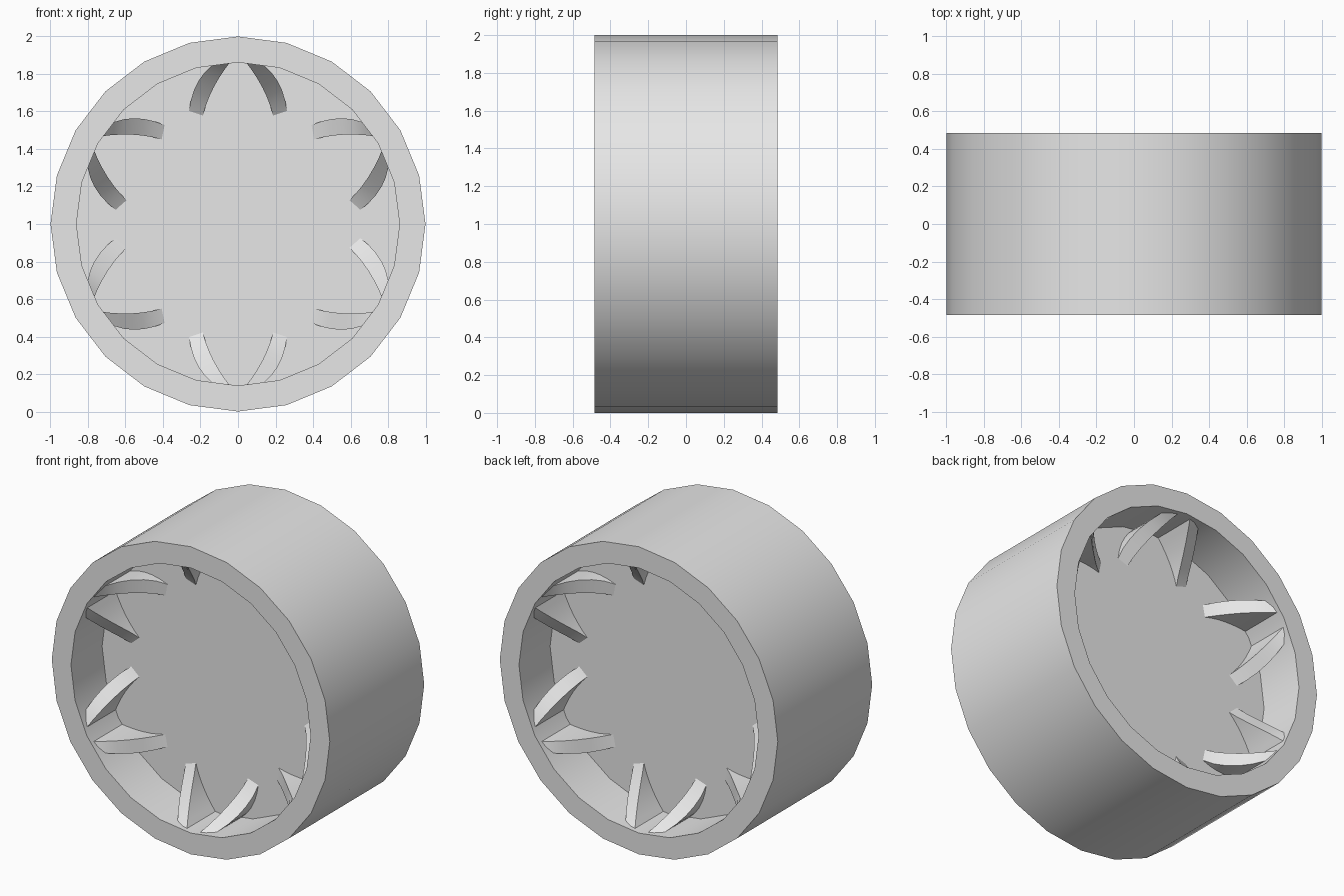
import bpy, bmesh, math
from mathutils import Matrix, Vector

cube = bpy.data.objects.get("Cube")
if cube:
    bpy.data.objects.remove(cube, do_unlink=True)

SIDES = 24
HALF_WIDTH = 0.485      # half the tread width
RIM_OUTER, RIM_INNER = 1.0, 0.862
RECESS = 0.32           # depth of the dish on each face
FLOOR = HALF_WIDTH - RECESS
CENTRE = Vector((0, 0, 1))

grey = bpy.data.materials.new("light_grey")
grey.use_nodes = True
grey.diffuse_color = (0.8, 0.8, 0.8, 1)
grey.node_tree.nodes["Principled BSDF"].inputs["Base Color"].default_value = (0.8, 0.8, 0.8, 1)


def finish(name, bm):
    """Turn a bmesh into a grey object with smooth curves and crisp edges."""
    bmesh.ops.recalc_face_normals(bm, faces=bm.faces)
    mesh = bpy.data.meshes.new(name)
    bm.to_mesh(mesh)
    bm.free()
    mesh.materials.append(grey)
    obj = bpy.data.objects.new(name, mesh)
    obj.location = CENTRE
    bpy.context.collection.objects.link(obj)
    bpy.ops.object.select_all(action="DESELECT")
    obj.select_set(True)
    bpy.context.view_layer.objects.active = obj
    bpy.ops.object.shade_smooth_by_angle(angle=math.radians(30))
    return obj


def bezier(a, b, c, t):
    return [p * (1 - t) ** 2 + 2 * q * t * (1 - t) + r * t * t for p, q, r in zip(a, b, c)]


# Rim: rectangular section spun round the axle
bm = bmesh.new()
section = [bm.verts.new((0, y, r)) for r, y in (
    (RIM_INNER, -HALF_WIDTH), (RIM_OUTER, -HALF_WIDTH),
    (RIM_OUTER, HALF_WIDTH), (RIM_INNER, HALF_WIDTH))]
edges = [bm.edges.new((section[i], section[(i + 1) % 4])) for i in range(4)]
bmesh.ops.spin(bm, geom=section + edges, cent=(0, 0, 0), axis=(0, 1, 0),
               angle=math.tau, steps=SIDES, use_merge=True)
bmesh.ops.remove_doubles(bm, verts=bm.verts, dist=0.0001)
finish("rim", bm)

# Centre disc: the floor of the dish on both faces
bm = bmesh.new()
bmesh.ops.create_cone(bm, cap_ends=True, segments=SIDES, radius1=RIM_INNER + 0.01,
                      radius2=RIM_INNER + 0.01, depth=2 * FLOOR,
                      matrix=Matrix.Rotation(math.pi / 2, 4, "X"))
finish("centre_disc", bm)


def add_rib(bm, angle, side, face):
    """Curved rib falling from the rim lip to the disc."""
    turn = Matrix.Rotation(angle, 3, "Y")
    rows = []
    for i in range(7):
        t = i / 6
        outer = bezier((0.10, 0.872), (0.24, 0.79), (0.262, 0.60), t)
        inner = bezier((0.035, 0.872), (0.15, 0.73), (0.188, 0.575), t)
        top = HALF_WIDTH - 0.008 - (RECESS - 0.006) * (1 - (1 - t) ** 1.2)
        base = FLOOR - 0.02
        rows.append([bm.verts.new(turn @ Vector((side * x, face * y, z)))
                     for (x, z), y in ((outer, base), (outer, top), (inner, top), (inner, base))])
    for a, b in zip(rows, rows[1:]):
        for k in range(4):
            bm.faces.new((a[k], a[(k + 1) % 4], b[(k + 1) % 4], b[k]))
    bm.faces.new(rows[0])
    bm.faces.new(rows[-1])


# Ribs: six splayed pairs on each face
for face, name in ((-1, "front_ribs"), (1, "back_ribs")):
    bm = bmesh.new()
    for n in range(6):
        for side in (-1, 1):
            add_rib(bm, n * math.tau / 6, side, face)
    finish(name, bm)
